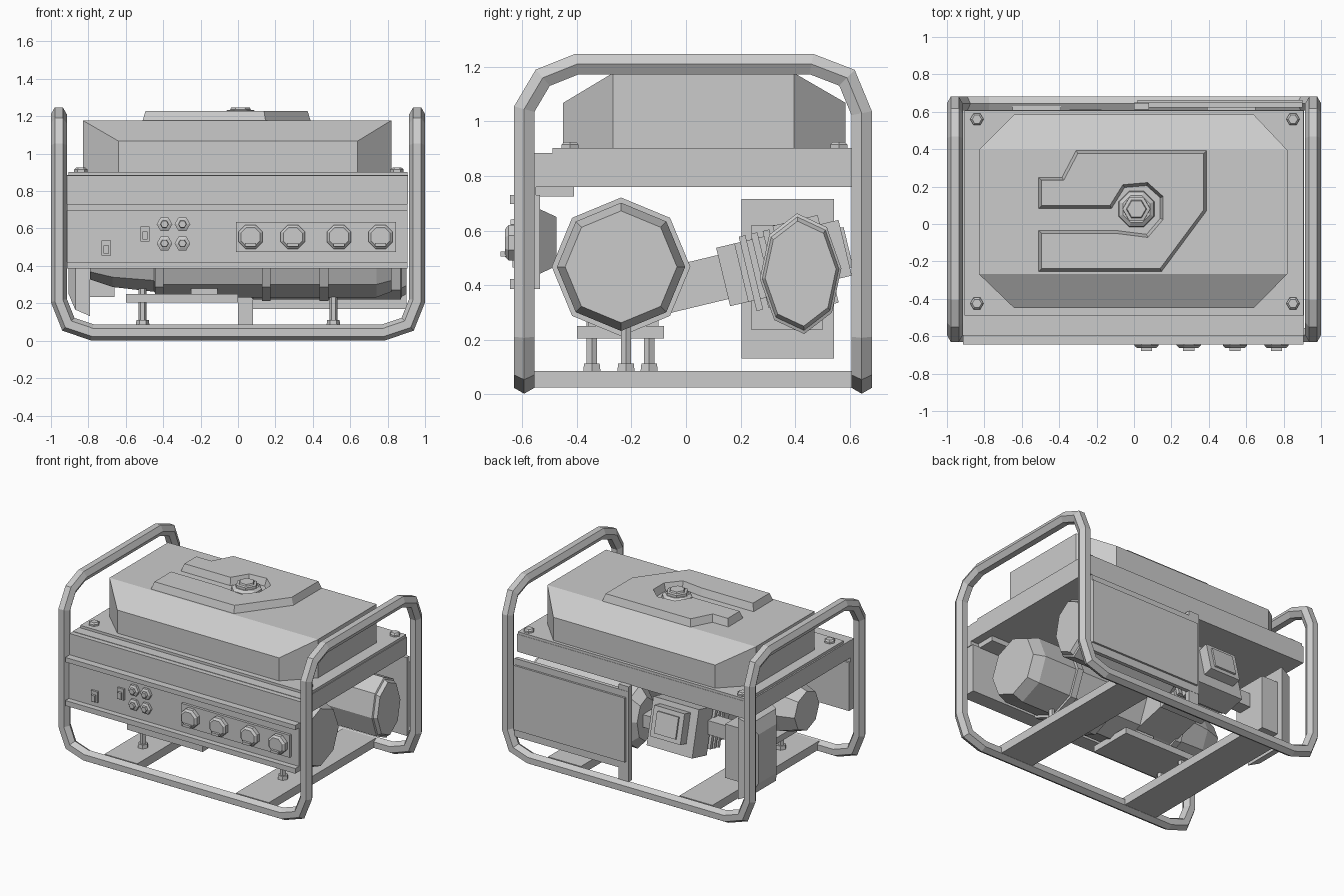
import bpy, bmesh
from math import sin, cos, pi, radians
from mathutils import Vector, Matrix

old = bpy.data.objects.get("Cube")
if old:
    bpy.data.objects.remove(old)

GREY = (0.6, 0.6, 0.6, 1)
metal = bpy.data.materials.new("light_grey")
metal.diffuse_color = GREY
metal.use_nodes = True
metal.node_tree.nodes["Principled BSDF"].inputs["Base Color"].default_value = GREY


def finish(name, bm):
    bmesh.ops.recalc_face_normals(bm, faces=bm.faces)
    mesh = bpy.data.meshes.new(name)
    bm.to_mesh(mesh)
    bm.free()
    mesh.materials.append(metal)
    ob = bpy.data.objects.new(name, mesh)
    bpy.context.scene.collection.objects.link(ob)
    return ob


def box(name, x, y, z, tilt=0, pivot=(0, 0, 0)):
    """Box from x, y, z ranges, tilted about the x axis and then moved to pivot."""
    bm = bmesh.new()
    bmesh.ops.create_cube(bm, size=1)
    for v in bm.verts:
        v.co = [a[0] + (c + 0.5) * (a[1] - a[0]) for a, c in zip((x, y, z), v.co)]
    bm.transform(Matrix.Translation(pivot) @ Matrix.Rotation(tilt, 4, "X"))
    return finish(name, bm)


def stack(name, axis, centre, rings, n=8, scale=(1, 1), turn=0.0):
    """Faceted solid along an axis; rings are (position, radius) pairs."""
    bm = bmesh.new()
    loops = []
    for t, r in rings:
        loop = []
        for k in range(n):
            a = 2 * pi * k / n + turn
            p = [centre[0] + r * scale[0] * cos(a), centre[1] + r * scale[1] * sin(a)]
            p.insert("xyz".index(axis), t)
            loop.append(bm.verts.new(p))
        loops.append(loop)
    for a, b in zip(loops, loops[1:]):
        for k in range(n):
            bm.faces.new((a[k], a[k - 1], b[k - 1], b[k]))
    bm.faces.new(loops[0])
    bm.faces.new(loops[-1])
    return finish(name, bm)


def tube_loop(name, path, normal, radius, n=6):
    """Closed mitred tube with a regular profile."""
    pts = [Vector(p) for p in path]
    bm = bmesh.new()
    rings = []
    normal = Vector(normal)
    for i, p in enumerate(pts):
        d_in = (p - pts[i - 1]).normalized()
        d_out = (pts[(i + 1) % len(pts)] - p).normalized()
        mitre = d_in + d_out
        side = d_in.cross(normal)
        ring = []
        for k in range(n):
            o = radius * (cos(2 * pi * k / n) * normal + sin(2 * pi * k / n) * side)
            ring.append(bm.verts.new(p + o - d_in * (o.dot(mitre) / d_in.dot(mitre))))
        rings.append(ring)
        normal = d_in.rotation_difference(d_out) @ normal
    for i, b in enumerate(rings):
        a = rings[i - 1]
        for k in range(n):
            bm.faces.new((a[k], a[k - 1], b[k - 1], b[k]))
    return finish(name, bm)


# Tubular frame: front rail, one hoop, back rail, other hoop
FRONT, BACK, SIDE = -0.593, 0.644, 0.958
foot = [(0.78, 0.045), (0.907, 0.088), (SIDE, 0.215)]
hoop = [(FRONT, 1.045), (-0.525, 1.16), (-0.4, 1.21),
        (0.46, 1.21), (0.59, 1.16), (BACK, 1.03)]
half = [(x, FRONT, z) for x, z in foot]
half += [(SIDE, y, z) for y, z in hoop]
half += [(x, BACK, z) for x, z in reversed(foot)]
tube_loop("frame", half + [(-x, y, z) for x, y, z in reversed(half)], (0, 0, 1), 0.043)

# Base bars
for x in (-0.52, 0.52):
    box("base_bar", (x - 0.13, x + 0.13), (-0.58, 0.63), (0.025, 0.085))

# Deck under the tank, with corner bolts
box("deck_beam", (-0.915, 0.91), (-0.56, 0.61), (0.76, 0.885))
box("deck_front", (-0.915, 0.91), (-0.595, -0.55), (0.73, 0.882))
box("deck_plate", (-0.905, 0.905), (-0.49, 0.608), (0.88, 0.903))
for x in (-0.84, 0.85):
    for y in (-0.425, 0.56):
        stack("deck_bolt", "z", (x, y), [(0.9, 0.036), (0.915, 0.036), (0.925, 0.025)], 6)

# Fuel tank: cut corners, sloping front and back
bm = bmesh.new()
plan = [(0.82, -0.267), (0.82, 0.395), (0.64, 0.585), (-0.64, 0.585),
        (-0.83, 0.395), (-0.83, -0.267), (-0.64, -0.45), (0.64, -0.45)]
low = [bm.verts.new((x, y, 0.9)) for x, y in plan]
top = [bm.verts.new((x, y, 1.178 if abs(x) > 0.7 else 1.068)) for x, y in plan]
for k in range(8):
    bm.faces.new((low[k - 1], low[k], top[k], top[k - 1]))
for ids in ((0, 1, 4, 5), (1, 2, 3, 4), (5, 6, 7, 0)):
    bm.faces.new([top[i] for i in ids])
bm.faces.new(low)
finish("fuel_tank", bm)

# Raised panel on the tank, with a recess for the cap
bm = bmesh.new()
outline = [(-0.51, 0.25), (-0.385, 0.25), (-0.31, 0.393), (0.388, 0.393), (0.388, 0.07),
           (0.147, -0.255), (-0.51, -0.255), (-0.51, -0.035), (-0.09, -0.035), (0.067, -0.055),
           (0.14, 0.03), (0.14, 0.14), (0.067, 0.205), (-0.05, 0.195), (-0.12, 0.083), (-0.51, 0.083)]
panel = bm.faces.new([bm.verts.new((x, y, 1.177)) for x, y in reversed(outline)])
bm.normal_update()
if panel.normal.z < 0:
    panel.normal_flip()
bmesh.ops.inset_region(bm, faces=[panel], thickness=0.016, depth=0.052,
                       use_even_offset=True, use_boundary=True)
finish("tank_raised_panel", bm)
stack("cap_base", "z", (0.013, 0.08), [(1.17, 0.105), (1.2, 0.1), (1.215, 0.078)], 8, turn=pi / 8)
stack("fuel_cap", "z", (0.013, 0.08), [(1.2, 0.076), (1.232, 0.074), (1.235, 0.055), (1.246, 0.05)], 6)

# Control box with lips, sockets, terminals and switches
PANEL = -0.605
box("control_box", (-0.915, 0.905), (PANEL, -0.535), (0.385, 0.73))
box("upper_lip", (-0.915, 0.905), (-0.645, -0.59), (0.697, 0.73))
box("lower_lip", (-0.915, 0.905), (-0.645, -0.59), (0.385, 0.422))
box("control_bracket", (-0.85, 0.85), (-0.55, -0.41), (0.725, 0.765))
stack("control_back", "y", (-0.3, 0.56), [(-0.54, 0.2), (-0.475, 0.15)], 4, (2, 0.85), pi / 4)
box("socket_plate", (-0.012, 0.845), (PANEL - 0.018, PANEL), (0.475, 0.635))
for x in (0.067, 0.293, 0.54, 0.762):
    stack("socket", "y", (x, 0.555), [(-0.61, 0.07), (-0.65, 0.07), (-0.663, 0.055)], 8, turn=pi / 8)
    box("socket_tab", (x - 0.03, x + 0.03), (-0.68, -0.65), (0.505, 0.523))
for x in (-0.393, -0.297):
    for z in (0.52, 0.623):
        stack("terminal", "y", (x, z), [(PANEL, 0.042), (-0.622, 0.042), (-0.628, 0.028)], 6)
        stack("terminal_knob", "y", (x, z), [(-0.62, 0.024), (-0.643, 0.02)], 6)
for x, z in ((-0.497, 0.57), (-0.705, 0.495)):
    box("switch_plate", (x - 0.025, x + 0.025), (PANEL - 0.014, PANEL), (z - 0.04, z + 0.04))
    box("switch", (x - 0.014, x + 0.014), (-0.635, PANEL), (z - 0.03, z + 0.015))

# Alternator and starter housing, with straps
AXIS = (-0.238, 0.467)
stack("alternator", "x", AXIS, [(-0.79, 0.14), (-0.67, 0.18), (-0.45, 0.205), (-0.42, 0.235),
                                (0.74, 0.235), (0.82, 0.205)])
for x in (-0.42, 0.15, 0.46):
    stack("strap", "x", AXIS, [(x - 0.023, 0.254), (x + 0.023, 0.254)])

# Mounts and feet
box("mount_plate", (-0.6, 0.0), (-0.4, -0.08), (0.205, 0.25))
box("mount_boss", (-0.25, -0.11), (-0.36, -0.1), (0.24, 0.28))
for x, y in ((-0.51, -0.345), (-0.51, -0.135), (0.51, -0.22)):
    stack("mount_post", "z", (x, y), [(0.08, 0.022), (0.28, 0.022)], 6)
    stack("mount_nut", "z", (x, y), [(0.08, 0.037), (0.112, 0.033)], 6)

# Tilted engine cylinder: barrel, fins, head and valve cover
TILT, PIVOT = radians(13.5), (-0.26, 0, 0.397)
for name, w, u, h in (("barrel", 0.15, (-0.15, 0.2), (-0.083, 0.083)),
                      ("barrel_flange", 0.17, (0.14, 0.21), (-0.11, 0.11)),
                      ("fin_core", 0.15, (0.2, 0.4), (-0.11, 0.11)),
                      ("cylinder_head", 0.18, (0.36, 0.53), (-0.19, 0.14)),
                      ("valve_cover", 0.12, (0.52, 0.6), (-0.105, 0.105)),
                      ("valve_cover_face", 0.085, (0.6, 0.612), (-0.075, 0.075))):
    box(name, (-w, w), u, h, TILT, PIVOT)
for i in range(3):
    u = 0.23 + i * 0.045
    box("cooling_fin", (-0.19, 0.19), (u, u + 0.025), (-0.15, 0.13), TILT, PIVOT)

# Air filter housing and its inner case
stack("air_filter", "x", (0.373, 0.423), [(-0.79, 1), (-0.87, 0.88), (-0.905, 0.6)], 4,
      (0.24, 0.413), pi / 4)
box("air_case", (-0.79, -0.66), (0.24, 0.5), (0.235, 0.62))
box("air_pipe", (-0.67, -0.4), (0.28, 0.38), (0.44, 0.54))

# Muffler
stack("muffler", "x", (0.42, 0.442),
      [(0.02, 0.7), (0.08, 1), (0.87, 1), (0.875, 0.94), (0.9, 0.87)], 8, (0.15, 0.222), radians(5))
box("exhaust_pipe", (-0.15, 0.1), (0.36, 0.46), (0.4, 0.49))

# Back heat shield with support leg
box("shield", (0.0, 0.9), (0.622, 0.65), (0.17, 0.73))
box("shield_face", (0.02, 0.9), (0.64, 0.664), (0.225, 0.685))
box("shield_leg", (0.0, 0.08), (0.612, 0.648), (0.085, 0.765))
